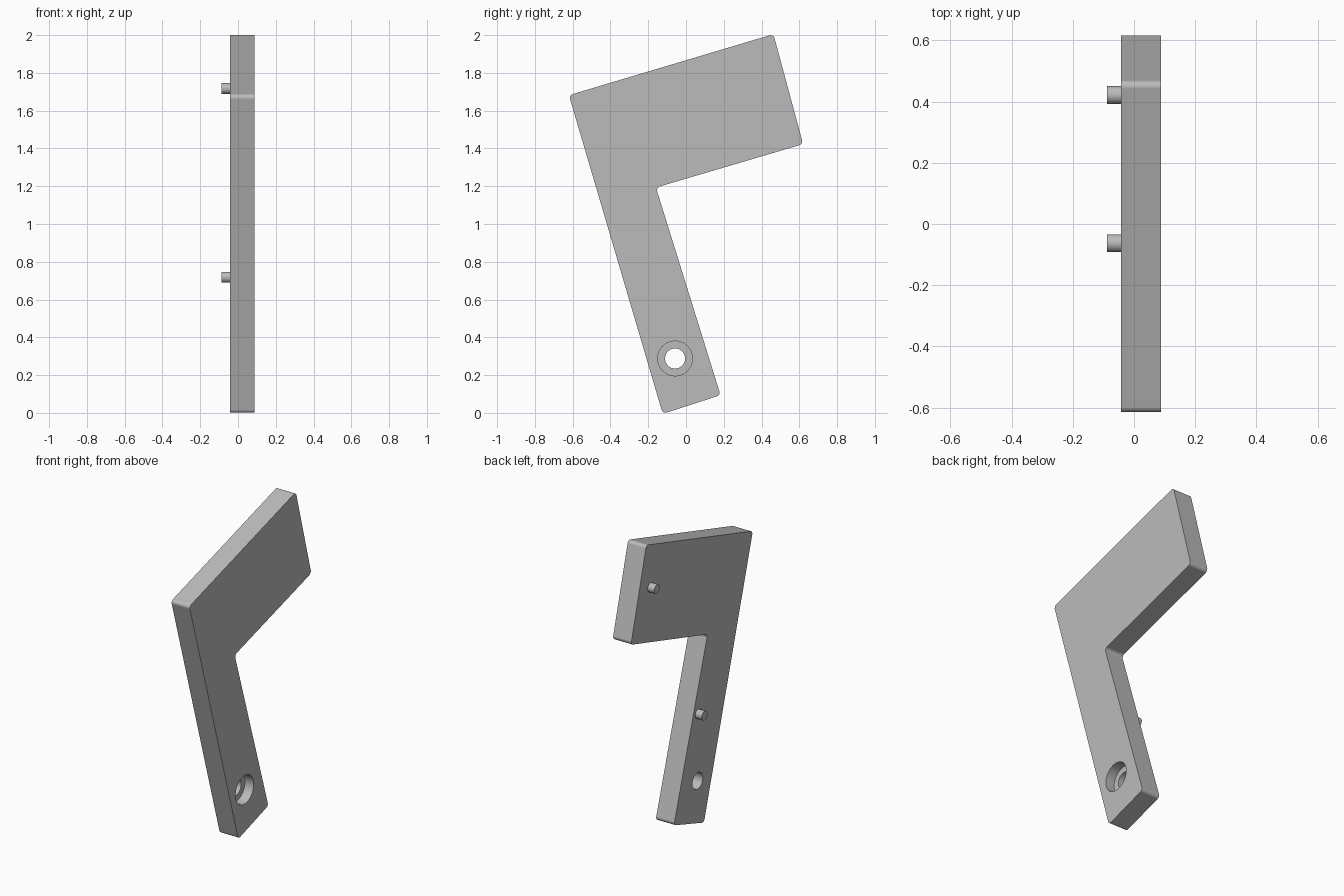
import bpy, bmesh
from math import pi
from mathutils import Matrix, Vector

if "Cube" in bpy.data.objects:
    bpy.data.objects.remove(bpy.data.objects["Cube"], do_unlink=True)

X_BACK, X_FACE, X_PEG = -0.042, 0.088, -0.088
HOLE = (-0.058, 0.288)

grey = bpy.data.materials.new("plain grey")
grey.use_nodes = True
grey.diffuse_color = (0.5, 0.5, 0.5, 1)
grey.node_tree.nodes["Principled BSDF"].inputs["Base Color"].default_value = (0.5, 0.5, 0.5, 1)


def finish(name, bm):
    bmesh.ops.recalc_face_normals(bm, faces=bm.faces[:])
    mesh = bpy.data.meshes.new(name)
    bm.to_mesh(mesh)
    bm.free()
    mesh.materials.append(grey)
    obj = bpy.data.objects.new(name, mesh)
    bpy.context.collection.objects.link(obj)
    return obj


def rod(name, centre, radius, x0, x1):
    """Cylinder along x between x0 and x1, centred on (y, z)."""
    bm = bmesh.new()
    place = Matrix.Translation(((x0 + x1) / 2, *centre)) @ Matrix.Rotation(pi / 2, 4, 'Y')
    bmesh.ops.create_cone(bm, cap_ends=True, segments=48, radius1=radius,
                          radius2=radius, depth=x1 - x0, matrix=place)
    return finish(name, bm)


def activate(obj):
    bpy.ops.object.select_all(action='DESELECT')
    obj.select_set(True)
    bpy.context.view_layer.objects.active = obj


# Tilted L-shaped plate with rounded corners
outline = [(-0.62, 1.682), (0.463, 2.005), (0.62, 1.423),
           (-0.159, 1.193), (0.183, 0.094), (-0.123, -0.005)]
bm = bmesh.new()
face = bm.faces.new([bm.verts.new((X_BACK, y, z)) for y, z in outline])
extruded = bmesh.ops.extrude_face_region(bm, geom=[face])["geom"]
bmesh.ops.translate(bm, vec=Vector((X_FACE - X_BACK, 0, 0)),
                    verts=[g for g in extruded if isinstance(g, bmesh.types.BMVert)])
corners = [e for e in bm.edges if abs(e.verts[0].co.x - e.verts[1].co.x) > 0.05]
bmesh.ops.bevel(bm, geom=corners, offset=0.022, segments=6, profile=0.5, affect='EDGES')
plate = finish("bracket_plate", bm)

# Counterbored screw hole
cutters = [rod("through_hole_cutter", HOLE, 0.053, -0.2, 0.2),
           rod("counterbore_cutter", HOLE, 0.092, X_FACE - 0.062, 0.2)]
for cutter in cutters:
    cutter.hide_render = True
    activate(plate)
    cut = plate.modifiers.new("cut", 'BOOLEAN')
    cut.operation, cut.solver, cut.object = 'DIFFERENCE', 'EXACT', cutter
    bpy.ops.object.modifier_apply(modifier=cut.name)
    bpy.data.objects.remove(cutter, do_unlink=True)

# Locating pegs on the back of the plate
pegs = [rod("upper_peg", (0.421, 1.717), 0.029, X_PEG, X_BACK + 0.01),
        rod("lower_peg", (-0.063, 0.718), 0.029, X_PEG, X_BACK + 0.01)]

for obj in [plate] + pegs:
    activate(obj)
    bpy.ops.object.shade_smooth_by_angle(angle=0.52)
    obj.modifiers.new("even shading", 'WEIGHTED_NORMAL').keep_sharp = True
